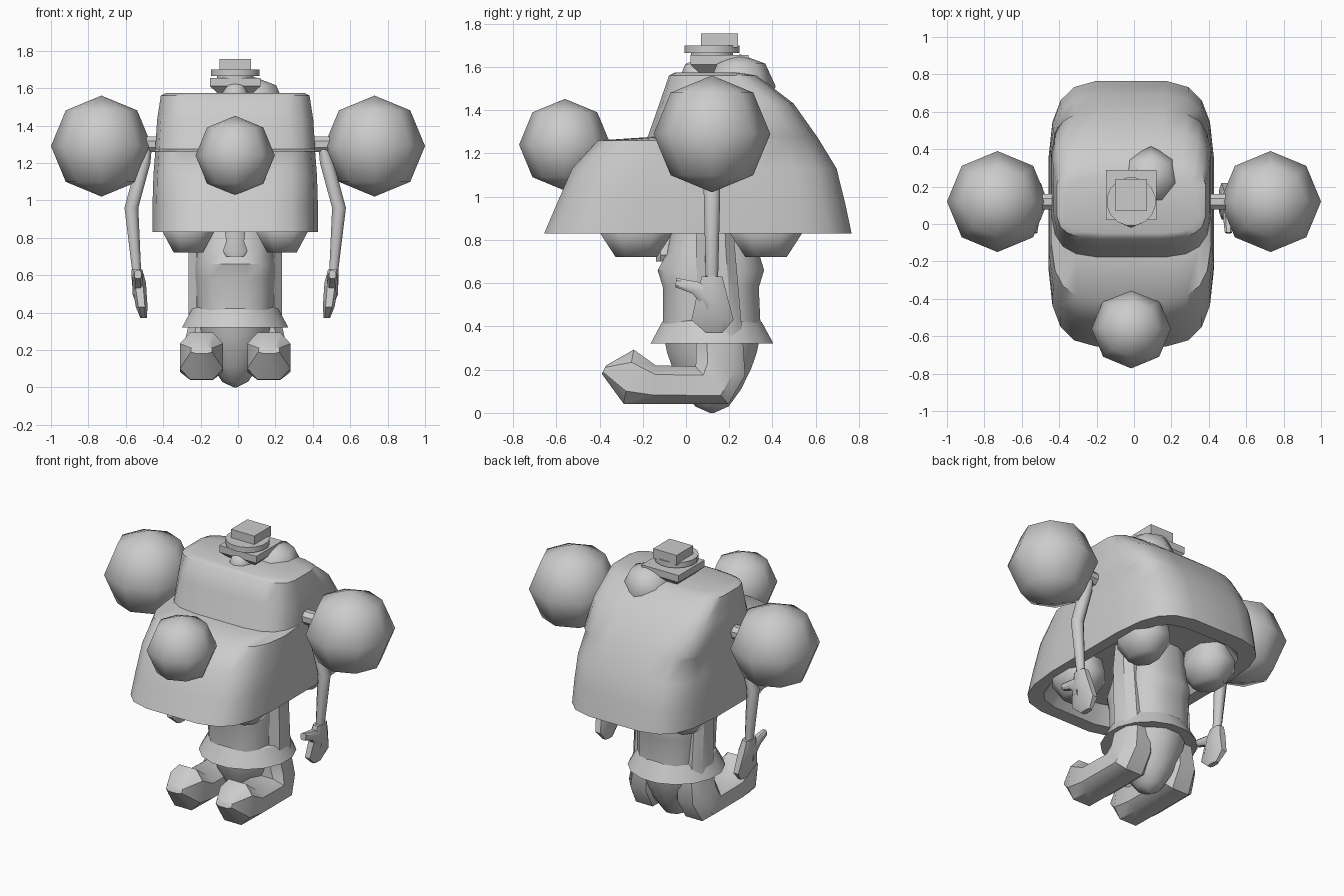
import bpy, bmesh, math
from mathutils import Vector

if "Cube" in bpy.data.objects:
    bpy.data.objects.remove(bpy.data.objects["Cube"])

GREY = (0.6, 0.6, 0.6, 1)
mat = bpy.data.materials.new("light_grey")
mat.use_nodes = True
mat.diffuse_color = GREY
mat.node_tree.nodes["Principled BSDF"].inputs["Base Color"].default_value = GREY
CX = -0.015  # symmetry line of the figure


def finish(name, bm, angle=40):
    bmesh.ops.recalc_face_normals(bm, faces=bm.faces)
    mesh = bpy.data.meshes.new(name)
    bm.to_mesh(mesh)
    bm.free()
    mesh.materials.append(mat)
    ob = bpy.data.objects.new(name, mesh)
    bpy.context.scene.collection.objects.link(ob)
    bpy.ops.object.select_all(action='DESELECT')
    ob.select_set(True)
    bpy.context.view_layer.objects.active = ob
    bpy.ops.object.shade_smooth_by_angle(angle=math.radians(angle))
    return ob


def ring(center, u, v, n=8, p=2.0):
    """Rounded-square ring spanned by half axes u and v."""
    c, u, v = Vector(center), Vector(u), Vector(v)
    pts = []
    for i in range(n):
        a = 2 * math.pi * (i + 0.5) / n
        cs, sn = math.cos(a), math.sin(a)
        pts.append(c + u * math.copysign(abs(cs) ** (2 / p), cs)
                   + v * math.copysign(abs(sn) ** (2 / p), sn))
    return pts


def loft(name, rings, angle=40):
    bm = bmesh.new()
    loops = [[bm.verts.new(co) for co in r] for r in rings]
    for a, b in zip(loops, loops[1:]):
        for i in range(len(a)):
            j = (i + 1) % len(a)
            bm.faces.new((a[i], a[j], b[j], b[i]))
    bm.faces.new(loops[0])
    bm.faces.new(loops[-1])
    return finish(name, bm, angle)


def level(z, y0, y1, hw, n=16, p=2.0, x=CX):
    """Horizontal ring between y0 and y1."""
    return ring((x, (y0 + y1) / 2, z), (hw, 0, 0), (0, (y1 - y0) / 2, 0), n, p)


def slanted(x, hw, a, b, p=2.8):
    """Ring of half width hw spanning two (y, z) points."""
    a, b = Vector((x, *a)), Vector((x, *b))
    return ring((a + b) / 2, (hw, 0, 0), (b - a) / 2, 8, p)


def ball(name, loc, r, u=8, v=4, scale=(1, 1, 1)):
    bm = bmesh.new()
    bmesh.ops.create_uvsphere(bm, u_segments=u, v_segments=v, radius=r)
    for vert in bm.verts:
        vert.co = Vector(loc) + vert.co * Vector(scale)
    return finish(name, bm, 60)


# Large stepped shell, with a hollow underside
shell = [(0.93, -0.50, 0.60, 0.30), (0.83, -0.57, 0.66, 0.37),
         (0.83, -0.66, 0.77, 0.445), (0.97, -0.60, 0.74, 0.445),
         (1.13, -0.53, 0.70, 0.44), (1.26, -0.41, 0.62, 0.43),
         (1.275, -0.18, 0.61, 0.43), (1.43, -0.125, 0.50, 0.42),
         (1.56, -0.08, 0.33, 0.40), (1.575, -0.05, 0.24, 0.37)]
loft("body_shell", [level(z, a, b, w, 20, 4.2) for z, a, b, w in shell], 45)

# Round pods
ball("front_ball", (CX, -0.56, 1.24), 0.212)
for side, label in ((1, "left"), (-1, "right")):
    ball(label + "_ball", (side * 0.73, 0.12, 1.29), 0.27)
    loft(label + "_ball_joint",
         [ring((side * x, 0.12, 1.3), (0, 0.045, 0), (0, 0, 0.045))
          for x in (0.38, 0.52)])

# Torso, flared belt and hips
loft("torso", [level(z, a, b, w, 16, 2.6) for z, a, b, w in (
    (0.36, -0.11, 0.35, 0.205), (0.58, -0.11, 0.34, 0.215),
    (0.66, -0.135, 0.365, 0.215), (0.74, -0.09, 0.34, 0.205),
    (0.95, -0.05, 0.32, 0.18))])
loft("belt", [level(z, 0.12 - r, 0.12 + r, r) for z, r in (
    (0.33, 0.19), (0.32, 0.29), (0.42, 0.235), (0.44, 0.20))], 30)
loft("hips", [level(z, 0.12 - r, 0.12 + r, r * 0.9, 12) for z, r in (
    (0.0, 0.01), (0.03, 0.08), (0.11, 0.14), (0.21, 0.19),
    (0.28, 0.215), (0.35, 0.23))], 50)
loft("chest_tab", [level(z, -0.14, -0.05, w, 8, 3) for z, w in (
    (0.70, 0.05), (0.73, 0.07), (0.78, 0.05), (0.85, 0.06))])

for side, label in ((1, "left"), (-1, "right")):
    def X(d):
        return CX + side * d

    # Leg and upturned boot as one bent tube
    loft(label + "_leg", [
        slanted(X(0.18), 0.06, (-0.39, 0.18), (-0.37, 0.22)),
        slanted(X(0.18), 0.122, (-0.29, 0.035), (-0.24, 0.30)),
        slanted(X(0.18), 0.122, (-0.15, 0.035), (-0.14, 0.225)),
        slanted(X(0.18), 0.12, (0.20, 0.035), (0.04, 0.22)),
        slanted(X(0.17), 0.11, (0.28, 0.17), (0.04, 0.25)),
        slanted(X(0.16), 0.095, (0.27, 0.33), (0.04, 0.33)),
        slanted(X(0.16), 0.095, (0.23, 0.78), (0.04, 0.78)),
        slanted(X(0.16), 0.08, (0.22, 0.95), (0.05, 0.95))])

    # Thin bent arm
    loft(label + "_arm", [level(z, 0.12 - r, 0.12 + r, w, 8, 2, X(d))
         for z, d, r, w in ((1.34, 0.455, 0.02, 0.015), (1.2, 0.49, 0.045, 0.04),
                            (0.96, 0.555, 0.04, 0.04), (0.60, 0.525, 0.03, 0.025))], 50)
    # Mitten hand and forward thumb
    loft(label + "_hand", [level(z, a, b, w, 8, 3, X(d)) for z, a, b, w, d in (
        (0.63, 0.07, 0.17, 0.03, 0.525), (0.56, 0.05, 0.19, 0.04, 0.515),
        (0.43, 0.02, 0.225, 0.033, 0.50), (0.37, 0.09, 0.17, 0.018, 0.49))])
    loft(label + "_thumb", [slanted(X(0.52), w, a, b) for w, a, b in (
        (0.02, (-0.05, 0.58), (-0.045, 0.625)),
        (0.03, (0.03, 0.55), (0.04, 0.61)),
        (0.03, (0.10, 0.46), (0.12, 0.60)))])

    # Rounded lumps under the shell
    for place, y, r in (("front", -0.23, 0.17), ("back", 0.37, 0.17)):
        loft(f"{label}_{place}_lump", [
            level(z, y - r * k, y + r * k, 0.14 * k, 8, 2.3, X(0.25))
            for z, k in ((0.72, 0.6), (0.83, 1.05), (0.95, 0.9))], 60)

# Small head with collar, brim and cap
loft("collar", [level(z, 0.155 - r, 0.155 + r, r, 4, 2) for z, r in (
    (1.55, 0.10), (1.61, 0.19), (1.655, 0.19))], 20)
loft("head", [level(z, 0.02, 0.22, 0.10, 12) for z in (1.6, 1.69)])
loft("brim", [level(z, -0.01, 0.25, 0.132) for z in (1.665, 1.70)])
loft("cap", [level(z, 0.155 - r, 0.155 + r, r, 4, 2) for z, r in (
    (1.69, 0.12), (1.755, 0.12))], 20)
ball("chin", (CX, 0.05, 1.56), 0.075)
ball("shoulder_lump", (0.09, 0.25, 1.51), 0.165, 7, 4, (1, 1, 0.9))
